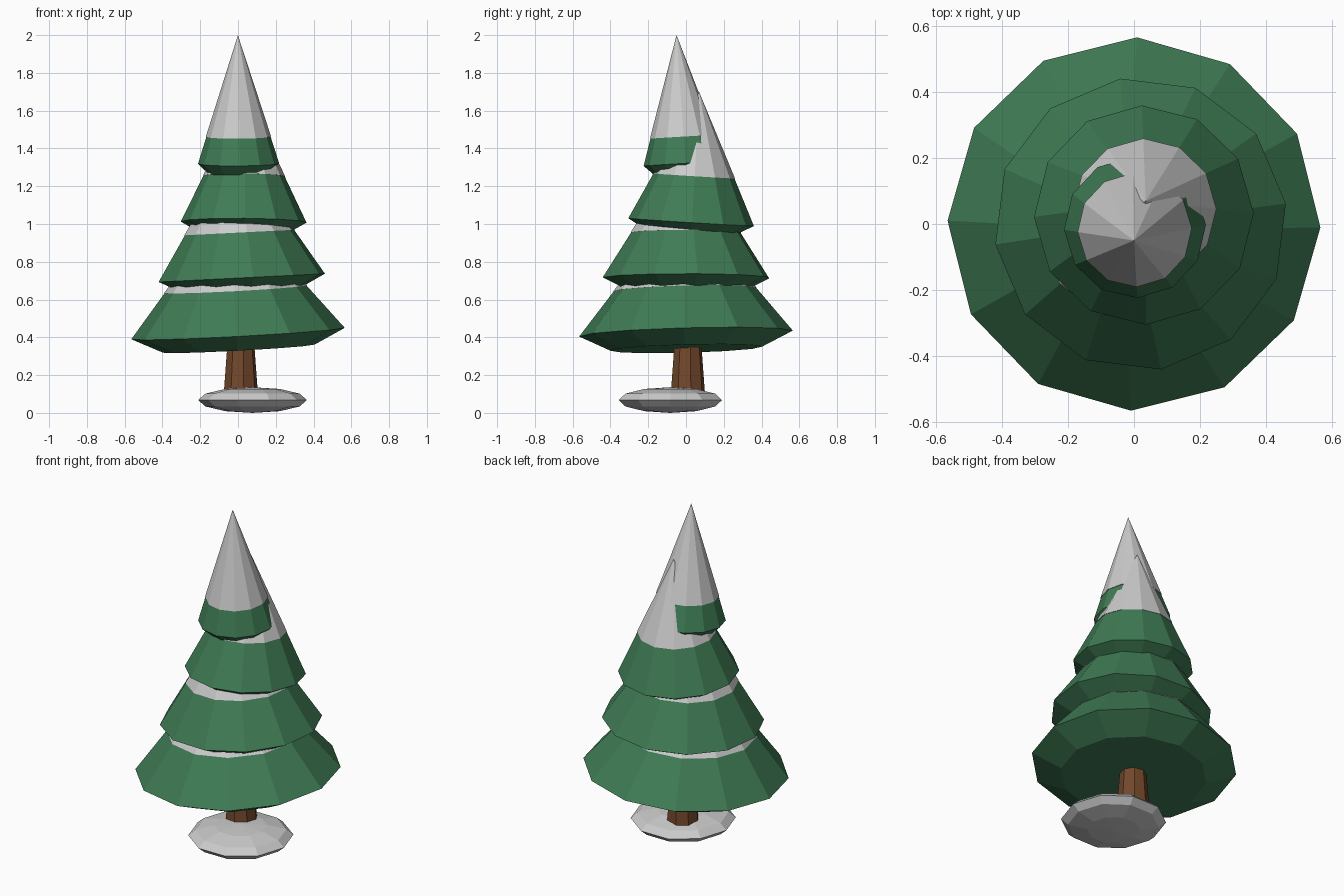
import bpy, bmesh, math
from mathutils import Matrix, Vector

if "Cube" in bpy.data.objects:
    bpy.data.objects.remove(bpy.data.objects["Cube"])


def material(name, color):
    mat = bpy.data.materials.new(name)
    mat.diffuse_color = (*color, 1)
    mat.use_nodes = True
    mat.node_tree.nodes["Principled BSDF"].inputs["Base Color"].default_value = mat.diffuse_color
    return mat


def lathe(name, profile, sides, phase, base, axis, mat=None):
    """Flat-faced solid from (radius, height) points, tilted so z follows axis."""
    bm = bmesh.new()
    rings = []
    for r, h in profile:
        if r == 0:
            rings.append([bm.verts.new((0, 0, h))] * sides)
        else:
            angles = [math.radians(phase) + math.tau * i / sides for i in range(sides)]
            rings.append([bm.verts.new((r * math.cos(a), r * math.sin(a), h)) for a in angles])
    for low, high in zip(rings, rings[1:]):
        for i in range(sides):
            j = (i + 1) % sides
            bm.faces.new(list(dict.fromkeys((low[i], low[j], high[j], high[i]))))
    if profile[0][0] > 0:
        bm.faces.new(rings[0][::-1])
    if profile[-1][0] > 0:
        bm.faces.new(rings[-1])
    bmesh.ops.recalc_face_normals(bm, faces=bm.faces)
    mesh = bpy.data.meshes.new(name)
    bm.to_mesh(mesh)
    bm.free()
    obj = bpy.data.objects.new(name, mesh)
    bpy.context.collection.objects.link(obj)
    turn = Vector((0, 0, 1)).rotation_difference(Vector(axis))
    obj.matrix_world = Matrix.Translation(base) @ turn.to_matrix().to_4x4()
    if mat:
        mesh.materials.append(mat)
    return obj


green = material("needles", (0.05, 0.2, 0.09))
brown = material("bark", (0.17, 0.065, 0.025))

# Branch tiers: rim centre, lean axis, rim radius, height, underside drop, snow line, phase
tiers = [
    ((0, 0, 0.42), (-0.054, -0.027, 1), 0.566, 0.70, 0.08, 0.235, -1),
    ((0.02, 0, 0.715), (-0.05, 0, 1), 0.445, 0.70, 0.065, 0.24, 8),
    ((0.03, 0.027, 1.01), (0.008, 0.062, 1), 0.333, 0.69, 0.055, 0.245, 1),
    ((0.003, -0.01, 1.32), (-0.005, -0.059, 1), 0.215, 0.681, 0.06, 0.142, 2),
]
for n, (base, axis, r, height, drop, line, phase) in enumerate(tiers, 1):
    snow_r = r * (1 - line / height)
    lathe(f"branch_tier_{n}", [(r * 0.71, -drop), (r, 0), (snow_r, line)],
          12, phase, base, axis, green)
    lathe(f"snow_cap_{n}", [(snow_r + 0.003, line), (0, height)], 12, phase, base, axis)

# Trunk
lathe("trunk", [(0.092, 0.1), (0.068, 0.42)], 8, 10, (0.015, 0.01, 0), (0, 0, 1), brown)

# Snow mound at the foot: flattened low-poly ball
mound = [(0.288 * max(0, math.cos(t)) if abs(t) < 1.5 else 0, 0.068 * math.sin(t))
         for t in (math.radians(-90 + 30 * k) for k in range(7))]
lathe("snow_mound", mound, 10, 0, (0.077, -0.083, 0.068), (0, 0, 1))
